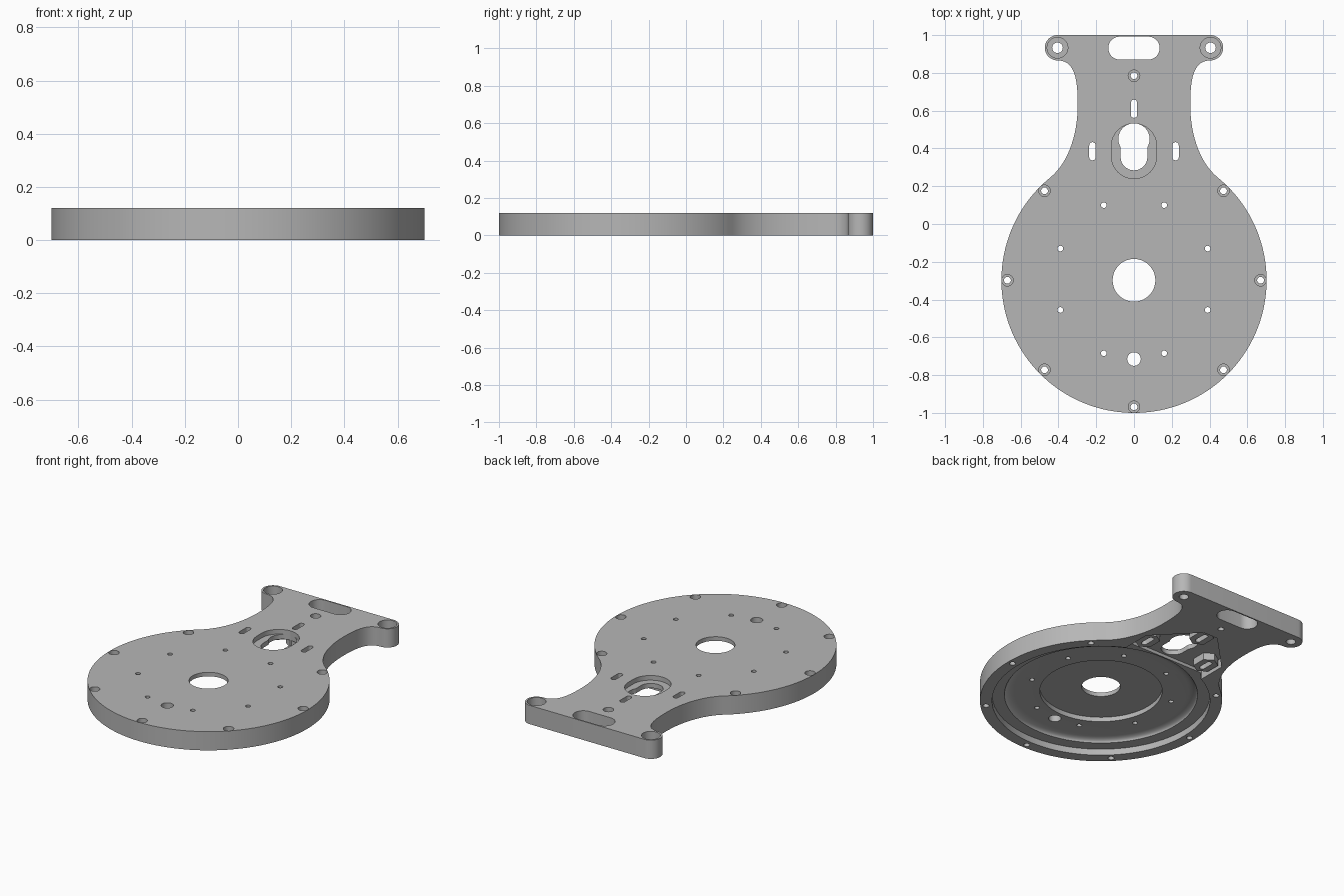
import bpy, bmesh, math
from mathutils import Vector
from mathutils.geometry import interpolate_bezier

cube = bpy.data.objects.get("Cube")
if cube:
    bpy.data.objects.remove(cube, do_unlink=True)

grey = bpy.data.materials.new("machined grey")
grey.use_nodes = True
COLOUR = (0.47, 0.47, 0.47, 1)
grey.diffuse_color = COLOUR
grey.node_tree.nodes["Principled BSDF"].inputs["Base Color"].default_value = COLOUR

THICK = 0.12
CY, R = -0.298, 0.702      # round body centre and radius
LOW, HIGH = -0.05, 0.2     # beyond both faces


def loft(name, rings):
    """Closed solid through equal-sized rings of 3D points."""
    bm = bmesh.new()
    loops = [[bm.verts.new(p) for p in ring] for ring in rings]
    n = len(loops[0])
    for a, b in zip(loops, loops[1:]):
        for i in range(n):
            j = (i + 1) % n
            bm.faces.new((a[i], a[j], b[j], b[i]))
    bm.faces.new(loops[0][::-1])
    bm.faces.new(loops[-1])
    bmesh.ops.recalc_face_normals(bm, faces=bm.faces)
    mesh = bpy.data.meshes.new(name)
    bm.to_mesh(mesh)
    bm.free()
    mesh.materials.append(grey)
    obj = bpy.data.objects.new(name, mesh)
    bpy.context.scene.collection.objects.link(obj)
    return obj


def prism(name, outline, z0, z1):
    return loft(name, [[(x, y, z) for x, y in outline] for z in (z0, z1)])


def arc(x, y, r, start, end, steps):
    angles = [math.radians(start + (end - start) * i / steps) for i in range(steps + 1)]
    return [(x + r * math.cos(a), y + r * math.sin(a)) for a in angles]


def circle(x, y, r, steps=32):
    return arc(x, y, r, 0, 360, steps)[:-1]


def slot_y(x, y0, y1, r):
    """Rounded slot running along y between two end centres."""
    return arc(x, y1, r, 0, 180, 16) + arc(x, y0, r, 180, 360, 16)


def bezier(a, b, c, d, n):
    pts = interpolate_bezier(*[Vector((*p, 0)) for p in (a, b, c, d)], n)
    return [(p.x, p.y) for p in pts]


def combine(tool, operation="DIFFERENCE"):
    tool.hide_render = True
    mod = plate.modifiers.new("cut", "BOOLEAN")
    mod.object = tool
    mod.operation = operation
    mod.solver = "EXACT"
    bpy.context.view_layer.objects.active = plate
    bpy.ops.object.modifier_apply(modifier=mod.name)
    bpy.data.objects.remove(tool, do_unlink=True)


def cut(outline, z0=LOW, z1=HIGH):
    combine(prism("cutter", outline, z0, z1))


# Outline: half body arc, flared neck, round ear; then mirrored
join = math.degrees(math.acos(0.44 / R))
right = arc(0, CY, R, -90, join, 64)
right += bezier(right[-1], (0.35, 0.325), (0.298, 0.47), (0.298, 0.63), 16)[1:]
right += bezier(right[-1], (0.298, 0.76), (0.31, 0.866), (0.405, 0.866), 14)[1:]
right += arc(0.405, 0.933, 0.067, -90, 90, 20)[1:]
left = [(-x, y) for x, y in reversed(right[1:])]
plate = prism("mounting_plate", right + left, 0, THICK)

# Stepped round recess underneath, with a curved inner step
profile = [(0.632, LOW), (0.632, 0.04)]
for i in range(7):
    t = math.radians(15 * i)
    profile.append((0.505 + 0.055 * math.cos(t), 0.04 + 0.025 * math.sin(t)))
profile += [(0.355, 0.065), (0.355, 0.094)]
combine(loft("recess", [[(x, y, z) for x, y in circle(0, CY, r, 96)] for r, z in profile]))

# Neck pocket underneath
pocket = [(0.285, 0.27), (0.285, 0.45), (0.05, 0.69)]
cut(pocket + [(-x, y) for x, y in reversed(pocket)], LOW, 0.06)

# Elongated hexagonal bosses around the adjustment slots
slots = [(0, 0.61), (0.22, 0.385), (-0.22, 0.385)]
for x, y in slots:
    hexagon = [(x + sx * w, y + h) for sx, w, h in
               ((1, 0.055, -0.045), (1, 0.055, 0.045), (1, 0, 0.08),
                (-1, 0.055, 0.045), (-1, 0.055, -0.045), (1, 0, -0.08))]
    combine(prism("slot_boss", hexagon, 0.015, 0.09), "UNION")
for x, y in slots:
    cut(slot_y(x, y - 0.031, y + 0.031, 0.017))

# Keyhole with its shallow surround
cut(slot_y(0, 0.36, 0.412, 0.12), 0.09, HIGH)
cut(circle(0, 0.45, 0.083, 40))
cut(slot_y(0, 0.355, 0.45, 0.071))

# Handle slot at the back edge
cut(arc(0.075, 0.931, 0.061, -90, 90, 16) + arc(-0.075, 0.931, 0.061, 90, 270, 16))

# Centre bore and offset pin hole
cut(circle(0, CY, 0.113, 64))
cut(circle(0, -0.715, 0.036))

# Ring of small motor holes
for sx in (1, -1):
    for x, y in ((0.16, 0.1), (0.39, -0.13), (0.39, -0.455), (0.16, -0.685)):
        cut(circle(sx * x, y, 0.015, 16))

# Counterbored screw holes: rim, neck and ears
screws = [(0.67 * math.cos(math.radians(a)), CY + 0.67 * math.sin(math.radians(a)))
          for a in (-180, -135, -90, -45, 0, 45, 135)] + [(0, 0.785)]
for x, y in screws:
    cut(circle(x, y, 0.0305, 24), 0.085, HIGH)
    cut(circle(x, y, 0.018, 20))
for x in (0.405, -0.405):
    cut(circle(x, 0.933, 0.055), 0.06, HIGH)
    cut(circle(x, 0.933, 0.028, 24))

# Smooth curves, crisp edges
bpy.ops.object.select_all(action="DESELECT")
plate.select_set(True)
bpy.context.view_layer.objects.active = plate
bpy.ops.object.shade_smooth_by_angle(angle=math.radians(30))
